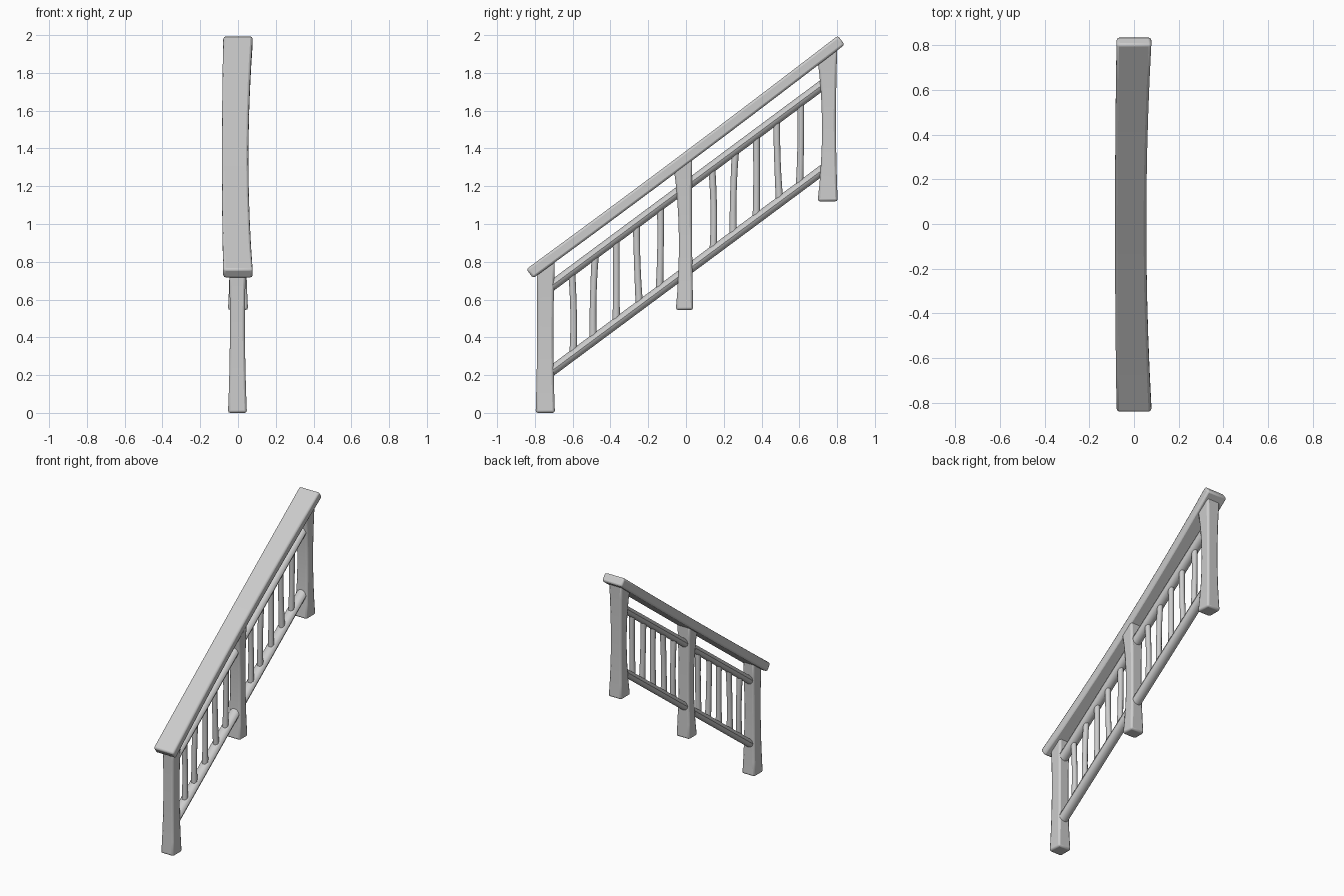
import bpy, bmesh, math
from mathutils import Vector

cube = bpy.data.objects.get("Cube")
if cube:
    bpy.data.objects.remove(cube, do_unlink=True)

wood = bpy.data.materials.new("Plain grey")
wood.use_nodes = True
GREY = (0.6, 0.6, 0.6, 1)
wood.diffuse_color = GREY
wood.node_tree.nodes["Principled BSDF"].inputs["Base Color"].default_value = GREY

X, Y = Vector((1, 0, 0)), Vector((0, 1, 0))
SLOPE = 0.75
ALONG = Vector((0, 1, SLOPE)).normalized()
ACROSS = X.cross(ALONG)


def blend(a, b, c, t):
    """Smooth curve through a, b, c at t = 0, 0.5, 1."""
    return a * (1 - t) * (1 - 2 * t) + b * 4 * t * (1 - t) + c * t * (2 * t - 1)


def loft(name, ring, steps, bevel=0):
    """Skin rings of points; ring(t) gives one ring for t in 0..1."""
    bm = bmesh.new()
    rings = [[bm.verts.new(p) for p in ring(i / steps)] for i in range(steps + 1)]
    n = len(rings[0])
    for low, high in zip(rings, rings[1:]):
        for i in range(n):
            j = (i + 1) % n
            bm.faces.new((low[i], low[j], high[j], high[i]))
    bm.faces.new(rings[0][::-1])
    bm.faces.new(rings[-1])
    bmesh.ops.recalc_face_normals(bm, faces=bm.faces)
    mesh = bpy.data.meshes.new(name)
    bm.to_mesh(mesh)
    bm.free()
    mesh.materials.append(wood)
    obj = bpy.data.objects.new(name, mesh)
    bpy.context.collection.objects.link(obj)
    if bevel:
        mod = obj.modifiers.new("Soft edges", "BEVEL")
        mod.width, mod.segments = bevel, 2
        mod.limit_method, mod.angle_limit = "ANGLE", math.radians(35)
    bpy.ops.object.select_all(action="DESELECT")
    obj.select_set(True)
    bpy.context.view_layer.objects.active = obj
    bpy.ops.object.shade_smooth_by_angle(angle=math.radians(40))
    return obj


def box_ring(c, u, v, hu, hv):
    return [c + u * a * hu + v * b * hv for a, b in ((-1, -1), (1, -1), (1, 1), (-1, 1))]


def round_ring(c, u, v, hu, hv, n=12):
    turns = [math.tau * i / n for i in range(n)]
    return [c + u * math.cos(a) * hu + v * math.sin(a) * hv for a in turns]


# Posts: waisted square timbers, tops cut to the slope of the handrail
def post(name, z0, z1, centres, half_y, half_x, x_mid):
    def ring(t):
        c = Vector((x_mid, blend(*centres, t), z0 + (z1 - z0) * t))
        pts = box_ring(c, X, Y, blend(*half_x, t), blend(*half_y, t))
        for p in pts:
            p.z += SLOPE * (p.y - c.y) * t ** 4
        return pts
    loft(name, ring, 8, 0.012)


post("front_post", 0, 0.79, (-0.745, -0.745, -0.742), (0.051, 0.043, 0.048),
     (0.05, 0.04, 0.044), -0.003)
post("middle_post", 0.545, 1.345, (-0.008, -0.003, -0.017), (0.046, 0.035, 0.05),
     (0.053, 0.042, 0.052), 0)
post("back_post", 1.12, 1.915, (0.75, 0.757, 0.748), (0.053, 0.037, 0.053),
     (0.052, 0.042, 0.052), 0)


# Handrail: wide plank, bowed a little sideways
def handrail_ring(t):
    start, end = Vector((0, -0.827, 0.737)), Vector((0, 0.822, 1.973))
    c = start.lerp(end, t)
    c.x = blend(0, -0.015, 0, t)
    c.z -= blend(0, 0.008, 0, t)
    return box_ring(c, X, ACROSS, blend(0.078, 0.07, 0.078, t), 0.03)


loft("handrail", handrail_ring, 10, 0.012)


# Round rails, one pair in each bay
def rail_z(base, y):
    return base + 0.742 * y


LOWER, UPPER = 0.75, 1.2
for bay, y0, y1 in (("front", -0.75, -0.01), ("back", -0.01, 0.75)):
    for level, base in (("lower", LOWER), ("upper", UPPER)):
        def rail_ring(t):
            y = y0 + (y1 - y0) * t
            c = Vector((0, y, rail_z(base, y)))
            return round_ring(c, X, ACROSS, 0.037, 0.027)
        loft(f"{bay}_{level}_rail", rail_ring, 4)

# Balusters: slim, slightly crooked sticks between the rails
BENDS = (0.014, -0.01, 0.003, -0.008, 0.006)
LEANS = (-0.004, 0.006, 0.0, -0.008, 0.003)
for bay, first in (("front", -0.602), ("back", 0.14)):
    for i, (bend, lean) in enumerate(zip(BENDS, LEANS)):
        y = first + 0.116 * i
        def baluster_ring(t):
            z = rail_z(LOWER, y) + (UPPER - LOWER) * t
            c = Vector((0, y + blend(-lean, bend / 2, lean, t), z))
            r = blend(0.021, 0.018, 0.02, t)
            return round_ring(c, X, Y, r, r, 10)
        loft(f"{bay}_baluster_{i + 1}", baluster_ring, 6)
